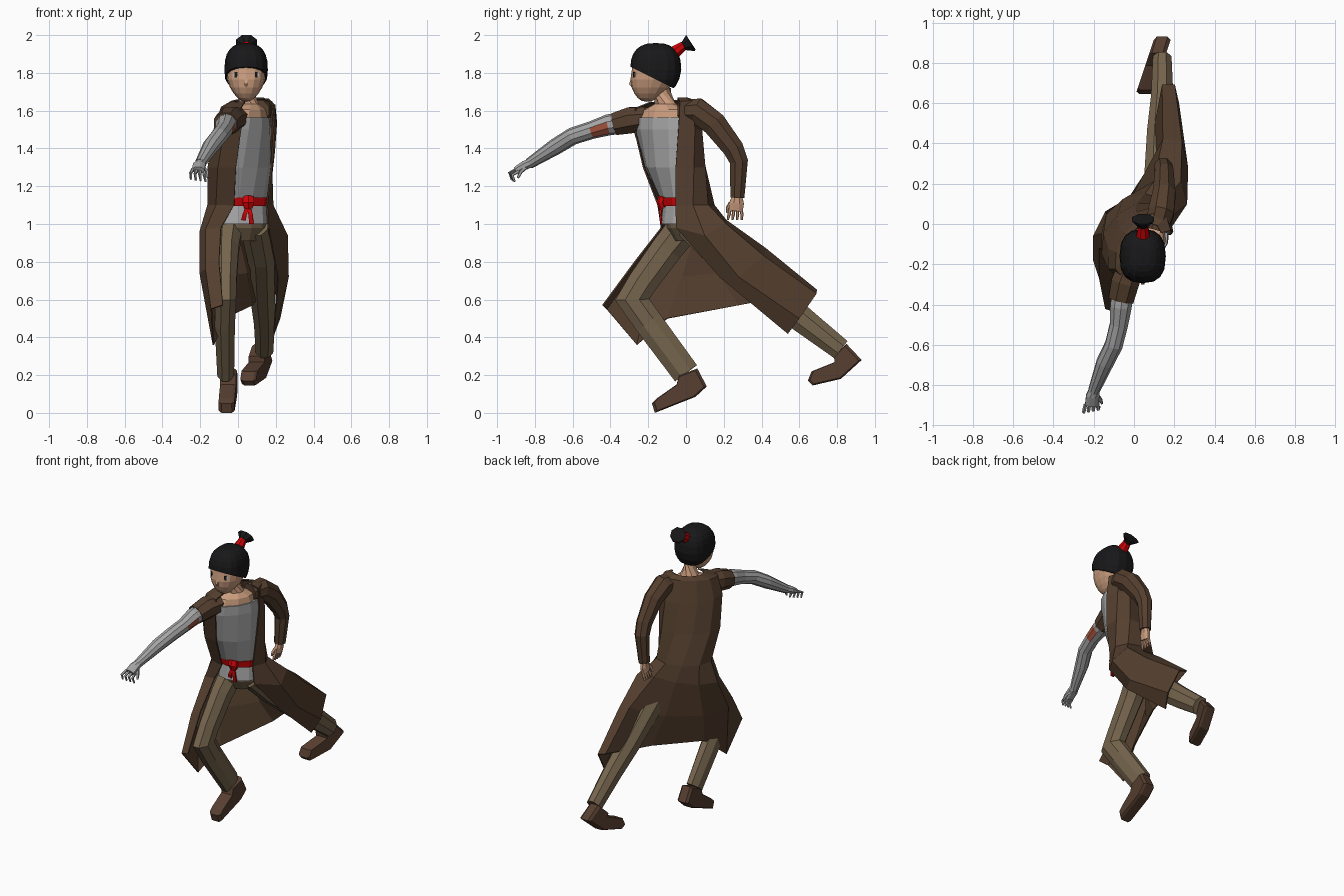
import bpy, bmesh, math
from mathutils import Vector, Matrix

def mat(name, r, g, b):
    m = bpy.data.materials.new(name)
    m.diffuse_color = (r, g, b, 1)
    return m

BROWN = mat("coat brown", 0.09, 0.05, 0.028)
OLIVE = mat("trouser olive", 0.18, 0.13, 0.075)
GREY = mat("shirt grey", 0.38, 0.38, 0.385)
STEEL = mat("arm grey", 0.37, 0.37, 0.375)
SKIN = mat("skin", 0.60, 0.34, 0.21)
BLACK = mat("hair black", 0.009, 0.009, 0.010)
RED = mat("sash red", 0.60, 0.001, 0.002)
BOOT = mat("boot brown", 0.095, 0.049, 0.03)
RUST = mat("patch rust", 0.36, 0.085, 0.045)
WHITE = mat("eye white", 0.6, 0.6, 0.6)

def finish(name, bm, *mats):
    bmesh.ops.recalc_face_normals(bm, faces=bm.faces[:])
    me = bpy.data.meshes.new(name)
    bm.to_mesh(me)
    bm.free()
    for m in mats:
        me.materials.append(m)
    ob = bpy.data.objects.new(name, me)
    bpy.context.collection.objects.link(ob)
    return ob

def skin_rows(rows, closed=True):
    """Bridge rows of points with quads; closed rows get end caps."""
    bm = bmesh.new()
    vr = [[bm.verts.new(p) for p in r] for r in rows]
    n = len(rows[0])
    for a, b in zip(vr, vr[1:]):
        for i in range(n if closed else n - 1):
            j = (i + 1) % n
            bm.faces.new((a[i], a[j], b[j], b[i]))
    if closed:
        bm.faces.new(vr[0])
        bm.faces.new(vr[-1])
    return bm

def tube_bm(pts, sides=8):
    """Limb through points (x, y, z, radius across, radius deep)."""
    P = [Vector(p[:3]) for p in pts]
    rows = []
    for i, p in enumerate(pts):
        t = Vector()
        if i > 0:
            t += (P[i] - P[i - 1]).normalized()
        if i < len(P) - 1:
            t += (P[i + 1] - P[i]).normalized()
        t.normalize()
        s = Vector((1, 0, 0))
        s = (s - t * s.dot(t)).normalized()
        u = t.cross(s)
        ang = [2 * math.pi * (k + .5) / sides for k in range(sides)]
        rows.append([P[i] + s * p[3] * math.cos(a) + u * p[-1] * math.sin(a) for a in ang])
    return skin_rows(rows)

def tube(name, m, pts, sides=8):
    return finish(name, tube_bm(pts, sides), m)

def arc(z, cx, cy, turn, a, b, opening, tilt, n):
    """Twisted ellipse row from right front edge round the back to left front edge."""
    f = math.radians(turn)
    out = []
    for i in range(n):
        t = math.radians(270 - opening - (360 - 2 * opening) * i / (n - 1 if opening else n))
        u, v = a * math.cos(t), b * math.sin(t)
        out.append((cx + u * math.cos(f) - v * math.sin(f),
                    cy + u * math.sin(f) + v * math.cos(f), z + tilt * math.cos(t)))
    return out

def body(name, m, rings, n=12):
    return finish(name, skin_rows([arc(*r, 0, 0, n) for r in rings]), m)

# torso: trousers top, shirt, sash, bare neck
body("trouser_top", OLIVE, [(1.06, .02, 0, 25, .13, .10), (.98, .025, .01, 28, .14, .10),
                            (.91, .025, .02, 30, .09, .07)])
body("shirt", GREY, [(1.0, .025, -.01, 25, .145, .118), (1.1, .022, 0, 25, .14, .116),
                     (1.3, .018, -.065, 42, .178, .128), (1.5, .03, -.105, 53, .186, .12),
                     (1.565, .04, -.115, 55, .172, .105)])
body("sash", RED, [(1.095, .024, -.002, 25, .146, .126), (1.14, .024, -.012, 27, .148, .126)])
body("neck", SKIN, [(1.55, .042, -.118, 55, .16, .098), (1.605, .05, -.115, 55, .128, .082),
                    (1.635, .052, -.11, 55, .06, .058), (1.72, .048, -.13, 0, .042, .05)], 10)
tube("sash_knot", RED, [(.055, -.125, 1.145, .03, .02), (.055, -.135, 1.115, .035, .022),
                        (.055, -.125, 1.085, .025, .02)], 6)
for k, (dx, dz) in enumerate([(-.02, 1.02), (.012, 1.0)]):
    tube(f"sash_tail_{k}", RED, [(.055, -.13, 1.1, .012, .008), (.055 + dx, -.137, 1.05, .016, .007),
                                 (.055 + dx * 1.3, -.13, dz, .017, .006)], 4)

# open long coat: twisted upper rows, then skirt draped over the legs
coat = [arc(1.655, .05, -.09, 55, .105, .075, 55, .012, 9),
        arc(1.63, .043, -.11, 55, .185, .105, 50, .022, 9),
        arc(1.5, .03, -.10, 53, .205, .132, 45, 0, 9),
        arc(1.3, .012, -.06, 42, .197, .14, 40, 0, 9),
        arc(1.1, .012, 0, 28, .18, .137, 33, 0, 9),
        [(-.09, -.13, .98), (-.17, -.12, .97), (-.2, -.06, .96), (-.14, .06, .97), (-.01, .13, .98),
         (.1, .21, 1.02), (.23, .21, 1.0), (.26, .1, .94), (.16, -.05, .98)],
        [(-.1, -.27, .8), (-.17, -.27, .76), (-.2, -.18, .74), (-.12, -.02, .72), (.045, .17, .74),
         (.145, .42, .87), (.235, .41, .83), (.265, .28, .72), (.21, .18, .72)],
        [(-.08, -.44, .57), (-.14, -.42, .55), (-.13, -.26, .36), (-.07, -.1, .5), (.075, .28, .57),
         (.14, .69, .65), (.2, .69, .63), (.22, .6, .5), (.19, .54, .42)]]
ob = finish("long_coat", skin_rows(coat, False), BROWN)
sol = ob.modifiers.new("cloth", 'SOLIDIFY')
sol.thickness = 0.008
sol.offset = 0

# sleeves: short on the grey arm, long on the other
tube("short_sleeve", BROWN, [(-.01, -.2, 1.56, .07, .065), (-.045, -.29, 1.55, .075, .075),
                             (-.065, -.375, 1.53, .068, .064)])
tube("long_sleeve", BROWN, [(.11, -.03, 1.6, .06, .06), (.135, .06, 1.6, .07, .072),
                            (.15, .15, 1.53, .06, .07), (.15, .25, 1.4, .05, .06),
                            (.145, .28, 1.33, .048, .052), (.135, .272, 1.14, .036, .04)])

# grey arm with a rust patch on its inner side
bm = tube_bm([(-.05, -.3, 1.54, .057), (-.065, -.41, 1.525, .056), (-.075, -.5, 1.497, .047),
              (-.1, -.6, 1.465, .046), (-.145, -.69, 1.41, .044), (-.2, -.83, 1.32, .029)], 10)
for f in bm.faces:
    c = f.calc_center_median()
    if -.5 < c.y < -.41 and c.x > -.045 and c.z < 1.535:
        f.material_index = 1
finish("grey_arm", bm, STEEL, RUST)

def hand(name, m, palm, knuckle, spread, d1, d2, thumb):
    tube(name + "_palm", m, palm, 8)
    k, s, a, b = map(Vector, (knuckle, spread, d1, d2))
    for i in range(4):
        p = k + s * (i - 1.5)
        tube(f"{name}_finger_{i}", m, [(*p, .010), (*(p + a + s * (i - 1.5) * .2), .009),
                                       (*(p + b + s * (i - 1.5) * .3), .006)], 5)
    tube(name + "_thumb", m, thumb, 5)

hand("grey_hand", STEEL, [(-.195, -.82, 1.325, .028, .027), (-.205, -.855, 1.31, .036, .026),
                          (-.21, -.9, 1.285, .036, .02)],
     (-.21, -.89, 1.285), (.02, .004, -.003), (-.004, -.037, -.02), (0, -.025, -.055),
     [(-.185, -.85, 1.3, .012), (-.165, -.875, 1.275, .010), (-.16, -.89, 1.245, .007)])
hand("bare_hand", SKIN, [(.135, .272, 1.15, .024, .028), (.132, .268, 1.11, .024, .042),
                         (.128, .263, 1.07, .018, .04)],
     (.128, .262, 1.08), (0, .019, 0), (-.006, 0, -.03), (-.014, -.004, -.058),
     [(.125, .235, 1.11, .011), (.115, .22, 1.085, .010), (.11, .218, 1.06, .007)])

# trouser legs
tube("front_leg", OLIVE, [(-.045, .02, 1.02, .085, .095), (-.06, -.1, .87, .07, .09),
                          (-.065, -.23, .69, .062, .085), (-.065, -.285, .6, .06, .098),
                          (-.07, -.2, .48, .058, .082), (-.065, .0, .21, .048, .078)])
tube("back_leg", OLIVE, [(.09, .02, 1.0, .085, .09), (.122, .2, .84, .078, .1),
                         (.13, .45, .63, .07, .085), (.14, .62, .49, .06, .075),
                         (.14, .82, .335, .05, .062)])

def boot(name, cx, y0, shear, half, prof):
    """Side profile in y and z given width; sheared to turn the toe."""
    my = sum(p[0] for p in prof) / len(prof)
    mz = sum(p[1] for p in prof) / len(prof)
    rows = []
    for w, k in ((-1, .9), (-.65, 1), (.65, 1), (1, .9)):
        rows.append([(cx + shear * (y - y0) + w * half, my + (y - my) * k, mz + (z - mz) * k)
                     for y, z in prof])
    finish(name, skin_rows(rows), BOOT)

boot("front_boot", -.05, 0, .06, .042,
     [(.11, .14), (.05, .085), (-.165, 0), (-.18, .05), (-.15, .08), (-.05, .15), (-.035, .2), (.06, .235)])
boot("back_boot", .065, .68, .3, .042,
     [(.93, .28), (.85, .365), (.785, .3), (.79, .27), (.665, .22), (.645, .17), (.67, .145), (.82, .18)])

# head and hair share one boxy sphere, tapered to the chin
C = Vector((.043, -.16, 1.815))
def head_bm(rx, ry, rz, low, taper, power):
    bm = bmesh.new()
    bmesh.ops.create_uvsphere(bm, u_segments=16, v_segments=12, radius=1)
    for v in bm.verts:
        x, y, z = [math.copysign(abs(c) ** power, c) for c in v.co]
        d = max(0, -z)
        k = 1 - taper * d * d
        v.co = C + Vector((x * rx * k, y * ry * k - taper * .16 * d, z * (rz if z > 0 else low)))
    return bm

finish("head", head_bm(.107, .127, .125, .168, .3, .88), SKIN)
bm = head_bm(.115, .135, .143, .14, .1, .78)
bmesh.ops.bisect_plane(bm, geom=bm.verts[:] + bm.edges[:] + bm.faces[:],
                       plane_co=(0, -.3, 1.835), plane_no=(0, -.125, -.25), clear_outer=True)
bmesh.ops.holes_fill(bm, edges=[e for e in bm.edges if e.is_boundary])
finish("hair_cap", bm, BLACK)
tube("nose", SKIN, [(.043, -.282, 1.785, .006, .008), (.043, -.292, 1.742, .012, .013),
                    (.043, -.284, 1.728, .008, .008)], 4)

# eyes: thin plates on the face
def plate(name, m, x, y, z, w, h, yaw):
    bm = bmesh.new()
    bmesh.ops.create_cube(bm, size=1, matrix=Matrix.Translation((x, y, z))
                          @ Matrix.Rotation(math.radians(yaw), 4, 'Z')
                          @ Matrix.Diagonal((w, .008, h, 1)))
    finish(name, bm, m)

for side, n in ((-1, "right"), (1, "left")):
    x = C.x + side * .052
    plate(n + "_eye_white", WHITE, x, -.272, 1.79, .03, .018, side * 22)
    plate(n + "_eye", BLACK, x, -.275, 1.79, .015, .03, side * 22)

# topknot with red tie
tube("hair_tie", RED, [(.045, -.085, 1.89, .042), (.045, -.012, 1.945, .026)], 8)
tube("topknot", BLACK, [(.045, -.016, 1.941, .023), (.045, .024, 1.958, .060, .053),
                        (.045, .027, 1.960, .054, .046)], 8)
